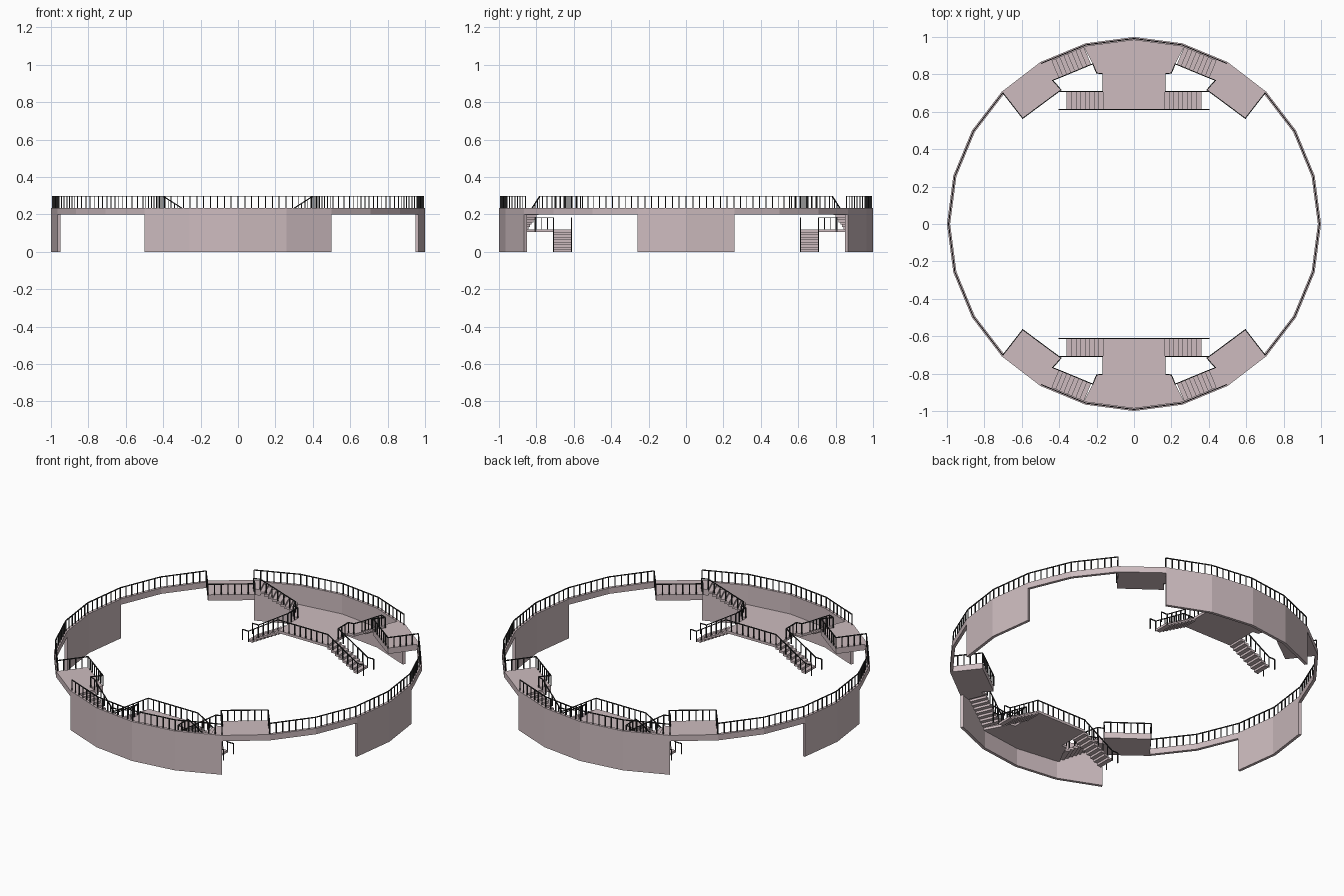
import bpy, bmesh, math
from mathutils import Vector

if "Cube" in bpy.data.objects:
    bpy.data.objects.remove(bpy.data.objects["Cube"])

R_OUT, R_IN = 1.0, 0.983
TOP, BEAM, MID, MID_BOT = 0.235, 0.20, 0.12, 0.105
RAIL_H, BAR = 0.065, 0.005


def material(name, rgb):
    m = bpy.data.materials.new(name)
    m.diffuse_color = (*rgb, 1)
    m.use_nodes = True
    m.node_tree.nodes["Principled BSDF"].inputs["Base Color"].default_value = m.diffuse_color
    return m


STONE = material("pale_stone", (0.61, 0.50, 0.52))
IRON = material("dark_iron", (0.03, 0.03, 0.03))


def polar(deg, r):
    a = math.radians(deg)
    return (r * math.cos(a), r * math.sin(a))


def prism(bm, outline, z0, z1):
    low = [bm.verts.new((x, y, z0)) for x, y in outline]
    high = [bm.verts.new((x, y, z1)) for x, y in outline]
    n = len(outline)
    bm.faces.new(low[::-1])
    bm.faces.new(high)
    for i in range(n):
        j = (i + 1) % n
        bm.faces.new((low[i], low[j], high[j], high[i]))


def bar(bm, a, b, w=BAR):
    a, b = Vector(a), Vector(b)
    d = (b - a).normalized()
    ref = Vector((1, 0, 0)) if abs(d.z) > 0.9 else Vector((0, 0, 1))
    s = d.cross(ref).normalized() * w / 2
    t = d.cross(s).normalized() * w / 2
    corners = (s + t, t - s, -s - t, s - t)
    p = [bm.verts.new(a + c) for c in corners]
    q = [bm.verts.new(b + c) for c in corners]
    bm.faces.new(p)
    bm.faces.new(q[::-1])
    for i in range(4):
        j = (i + 1) % 4
        bm.faces.new((p[i], q[i], q[j], p[j]))


def finish(bm, name, mat, mirror=(False, False)):
    bmesh.ops.recalc_face_normals(bm, faces=bm.faces)
    me = bpy.data.meshes.new(name)
    bm.to_mesh(me)
    bm.free()
    ob = bpy.data.objects.new(name, me)
    bpy.context.collection.objects.link(ob)
    me.materials.append(mat)
    if any(mirror):
        mod = ob.modifiers.new("mirror", 'MIRROR')
        mod.use_axis = (mirror[0], mirror[1], False)
        mod.use_mirror_merge = False
    return ob


def railing(name, path, mirror):
    """Top bar with evenly spaced posts following floor points."""
    bm = bmesh.new()
    up = Vector((0, 0, RAIL_H - BAR / 2))
    for a, b in zip(path, path[1:]):
        a, b = Vector(a), Vector(b)
        bar(bm, a + up, b + up)
        n = max(1, round((b - a).length / 0.037))
        for i in range(n):
            p = a.lerp(b, i / n)
            bar(bm, p, p + up)
    bar(bm, Vector(path[-1]), Vector(path[-1]) + up)
    finish(bm, name, IRON, mirror)


def stairs(name, start, end, side, z0, z1, steps, mirror):
    """Overlapping treads from start (height z0) down to end (height z1)."""
    bm = bmesh.new()
    start, end, side = Vector(start), Vector(end), Vector(side)
    step = (end - start) / steps
    rise = (z0 - z1) / (steps + 1)
    for i in range(steps):
        a = start + step * (i - 0.15)
        b = start + step * (i + 1)
        z = z0 - rise * (i + 1)
        prism(bm, [a, b, b + side, a + side], z - rise, z)
    finish(bm, name, STONE, mirror)


# Ring: beam sections alternating with wall sections that reach the ground
bm = bmesh.new()
for a0, a1, z in ((-15, 15, 0), (15, 60, BEAM), (60, 120, 0), (120, 165, BEAM),
                  (165, 195, 0), (195, 240, BEAM), (240, 300, 0), (300, 345, BEAM)):
    angs = range(a0, a1 + 1, 15)
    prism(bm, [polar(a, R_OUT) for a in angs] + [polar(a, R_IN) for a in reversed(angs)], z, TOP)
finish(bm, "ring_wall", STONE)

# Ring railings
R_MID = (R_OUT + R_IN) / 2
railing("side_ring_railing", [(*polar(a, R_MID), TOP) for a in range(-45, 46, 15)], (True, False))
railing("end_ring_railing", [(*polar(a, R_MID), TOP) for a in range(60, 121, 15)], (False, True))

# Frame of the upper stair: distance along the wall segment and inward from it
P = Vector(polar(60, R_OUT))
ALONG = (Vector(polar(75, R_OUT)) - P).normalized()
INWARD = Vector((ALONG.y, -ALONG.x))
if INWARD.dot(P) > 0:
    INWARD = -INWARD


def at(u, v):
    return tuple(P + ALONG * u + INWARD * v)


# Upper corner platforms
BOTH = (True, True)
c1, c2, c3 = (0.595, 0.565), (0.39, 0.717), (0.435, 0.768)
S0, S1, W0, W1 = 0.06, 0.245, 0.016, 0.116
bm = bmesh.new()
prism(bm, [polar(45, R_IN), c1, c2, c3, at(S0, W1), at(S0, W0), polar(60, R_IN)], BEAM, TOP)
finish(bm, "upper_platform", STONE, BOTH)

# Upper stairs
stairs("upper_stairs", at(S0, W0), at(S1, W0), INWARD * (W1 - W0), TOP, MID, 8, BOTH)

# Lower landing between the stairs
half = [(0.165, 0.612), (0.165, 0.803), (0.2, 0.807), at(S1 + 0.01, W1), at(S1, W0)]
bm = bmesh.new()
prism(bm, half + [polar(75, R_IN), (0, R_IN), polar(105, R_IN)]
      + [(-x, y) for x, y in reversed(half)], MID_BOT, MID)
finish(bm, "lower_landing", STONE, (False, True))

# Lower stairs to the ground
stairs("lower_stairs", (0.165, 0.614), (0.36, 0.614), (0, 0.093), MID, 0, 8, BOTH)

# Railing round the upper platform, down the upper stair and the inner lower stair
railing("inner_railing", [
    (*polar(45, R_MID), TOP), (*c1, TOP), (*c2, TOP), (*c3, TOP),
    (*at(S0, W1), TOP), (*at(S1 + 0.01, W1), MID), (0.2, 0.807, MID),
    (0.167, 0.803, MID), (0.167, 0.708, MID), (0.36, 0.708, 0), (0.4, 0.708, 0)], BOTH)

# Railing along the landing front and the outer side of the lower stairs
railing("front_landing_railing", [
    (-0.4, 0.613, 0), (-0.36, 0.613, 0), (-0.165, 0.613, MID),
    (0.165, 0.613, MID), (0.36, 0.613, 0), (0.4, 0.613, 0)], (False, True))
